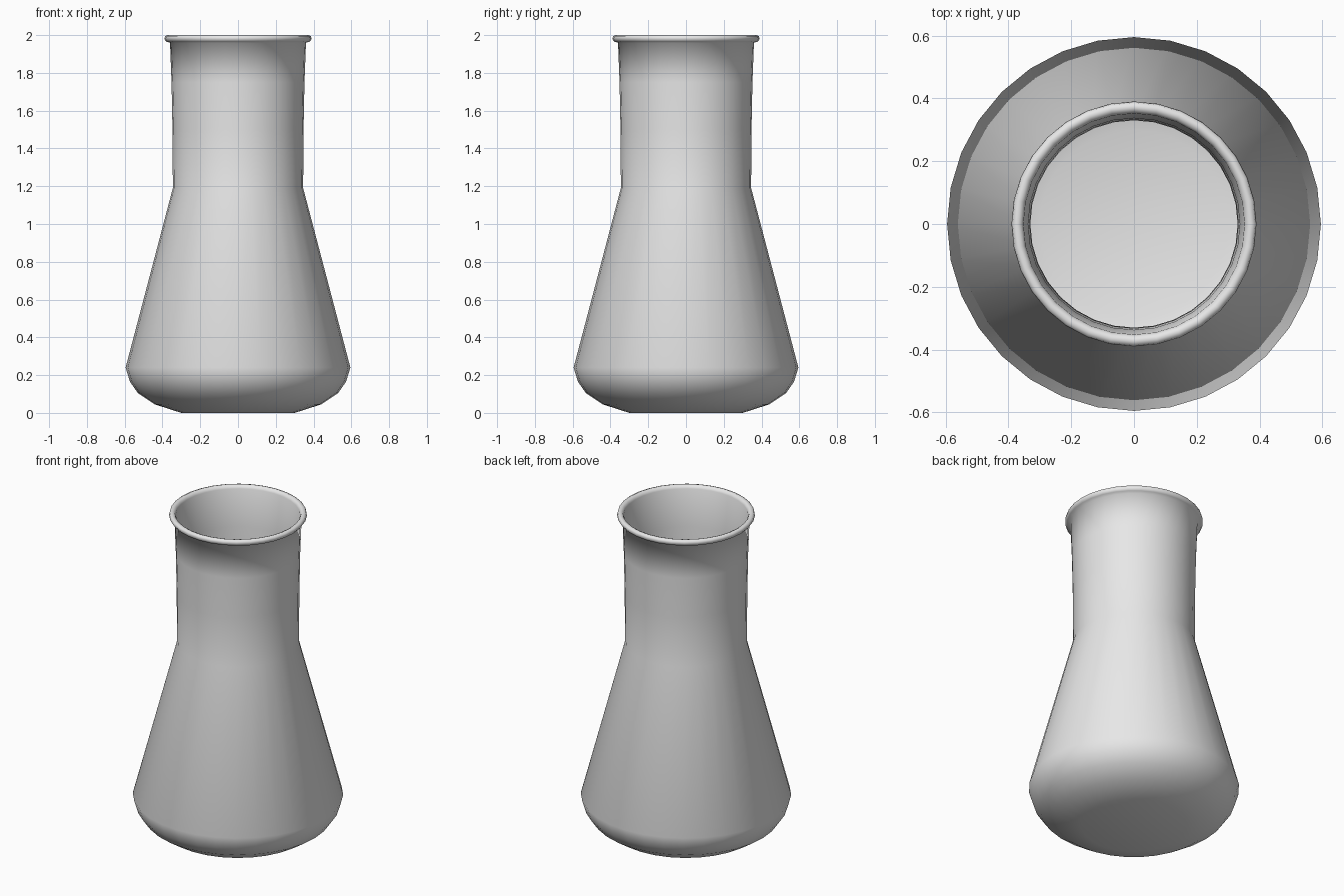
import bpy, bmesh, math

if "Cube" in bpy.data.objects:
    bpy.data.objects.remove(bpy.data.objects["Cube"])

SEGMENTS = 32

# (radius, height) section: outside from base centre up, over the lip, down the inside
outer = [(0, 0), (0.30, 0.0), (0.44, 0.045), (0.53, 0.105), (0.572, 0.165), (0.595, 0.24),
         (0.345, 1.19), (0.347, 1.50), (0.352, 1.75), (0.360, 1.96)]
lip = [(0.380, 1.965), (0.390, 1.980), (0.386, 1.995), (0.372, 2.0), (0.359, 1.995), (0.352, 1.98)]
inner = [(0.337, 1.75), (0.332, 1.50), (0.330, 1.19), (0.578, 0.24), (0.556, 0.172),
         (0.52, 0.12), (0.435, 0.062), (0.30, 0.018), (0, 0.018)]

# Glass body: spin the section around the z axis
bm = bmesh.new()
verts = [bm.verts.new((r, 0, z)) for r, z in outer + lip + inner]
edges = [bm.edges.new(pair) for pair in zip(verts, verts[1:])]
bmesh.ops.spin(bm, geom=verts + edges, cent=(0, 0, 0), axis=(0, 0, 1),
               angle=2 * math.pi, steps=SEGMENTS, use_merge=False)
bmesh.ops.remove_doubles(bm, verts=bm.verts, dist=0.0005)
bmesh.ops.recalc_face_normals(bm, faces=bm.faces)
for face in bm.faces:
    face.smooth = True

mesh = bpy.data.meshes.new("flask_body")
bm.to_mesh(mesh)
bm.free()
flask = bpy.data.objects.new("flask_body", mesh)
bpy.context.collection.objects.link(flask)

# Single pale grey colour
mat = bpy.data.materials.new("pale_grey")
mat.diffuse_color = (0.8, 0.8, 0.8, 1)
mat.use_nodes = True
mat.node_tree.nodes["Principled BSDF"].inputs["Base Color"].default_value = mat.diffuse_color
mesh.materials.append(mat)
